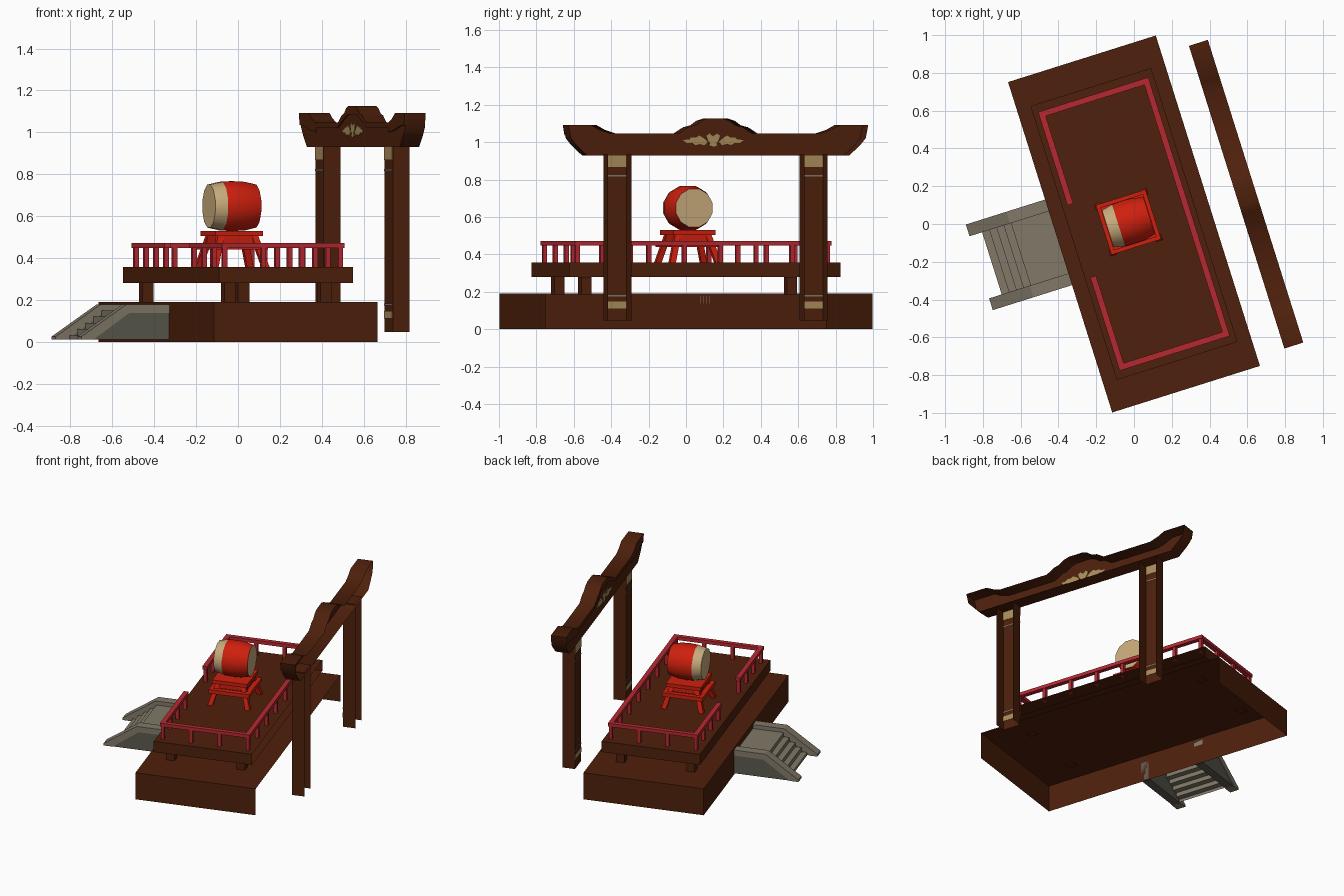
import bpy, bmesh, math
from mathutils import Matrix, Vector

if "Cube" in bpy.data.objects:
    bpy.data.objects.remove(bpy.data.objects["Cube"])

# everything is laid out in a local frame (x short side, y long side), then turned
TURN = Matrix.Rotation(math.radians(17.5), 4, 'Z')


def mat(name, r, g, b):
    m = bpy.data.materials.new(name)
    m.diffuse_color = (r, g, b, 1)
    m.use_nodes = True
    m.node_tree.nodes["Principled BSDF"].inputs["Base Color"].default_value = m.diffuse_color
    return m


BROWN = mat("dark_brown_wood", 0.078, 0.0145, 0.0035)
RAIL = mat("crimson_rail", 0.47, 0.022, 0.03)
RED = mat("bright_red", 0.62, 0.014, 0.004)
CREAM = mat("cream_skin", 0.58, 0.41, 0.2)
TAN = mat("tan_trim", 0.41, 0.27, 0.105)
GREY = mat("stone_grey", 0.22, 0.19, 0.14)
DARK = mat("dark_stone", 0.105, 0.1, 0.075)


def finish(name, bm, *mats, smooth=None, drop=None):
    """Make the object; drop removes open faces, smooth is an edge angle."""
    bmesh.ops.recalc_face_normals(bm, faces=bm.faces)
    if drop:
        bmesh.ops.delete(bm, geom=[f for f in bm.faces if drop(f.normal)], context='FACES')
    me = bpy.data.meshes.new(name)
    if smooth:
        for f in bm.faces:
            f.smooth = True
    bm.to_mesh(me)
    bm.free()
    if smooth:
        me.set_sharp_from_angle(angle=math.radians(smooth))
    for m in mats:
        me.materials.append(m)
    ob = bpy.data.objects.new(name, me)
    ob.matrix_world = TURN
    bpy.context.collection.objects.link(ob)
    return ob


def add_box(bm, x0, x1, y0, y1, z0, z1):
    m = (Matrix.Translation(((x0 + x1) / 2, (y0 + y1) / 2, (z0 + z1) / 2))
         @ Matrix.Diagonal((x1 - x0, y1 - y0, z1 - z0, 1)))
    bmesh.ops.create_cube(bm, size=1, matrix=m)


def boxes(name, m, *items, drop=None):
    bm = bmesh.new()
    for b in items:
        add_box(bm, *b)
    return finish(name, bm, m, drop=drop)


def add_prism(bm, pts, axis, a, b):
    """Extrude a 2D outline (horizontal, z) along x or y from a to b."""
    place = (lambda p, t: (t, p[0], p[1])) if axis == 'x' else (lambda p, t: (p[0], t, p[1]))
    f = bm.faces.new([bm.verts.new(place(p, a)) for p in pts])
    ext = bmesh.ops.extrude_face_region(bm, geom=[f])
    d = Vector((b - a, 0, 0)) if axis == 'x' else Vector((0, b - a, 0))
    bmesh.ops.translate(bm, vec=d, verts=[v for v in ext['geom'] if isinstance(v, bmesh.types.BMVert)])
    bm.faces.ensure_lookup_table()
    # extrusion keeps the starting face, close it if it was removed
    bmesh.ops.holes_fill(bm, edges=[e for e in bm.edges if e.is_boundary], sides=0)


def rear(n):
    return n.x > 0.9


def rear_or_below(n):
    return n.x > 0.9 or n.z < -0.9


# stage: shells open at the rear, the base also open underneath
boxes("stage_base", BROWN, (-0.41, 0.41, -0.917, 0.917, 0, 0.19), drop=rear_or_below)
boxes("deck_supports", BROWN, *[(x - 0.028, x + 0.028, y - 0.028, y + 0.028, 0.185, 0.28)
                                for x in (-0.25, 0.23) for y in (-0.64, 0.665)])
boxes("stage_deck", BROWN, (-0.335, 0.335, -0.76, 0.76, 0.28, 0.357), drop=rear)

# railing with a gap on the stair side
RX, RY, GAP, T, P = 0.290, 0.702, 0.2, 0.016, 0.0115
boxes("hand_rail", RAIL,
      (RX - T, RX + T, -RY - T, RY + T, 0.448, 0.472),
      (-RX - T, RX - T, RY - T, RY + T, 0.448, 0.472),
      (-RX - T, RX - T, -RY - T, -RY + T, 0.448, 0.472),
      (-RX - T, -RX + T, GAP, RY - T, 0.448, 0.472),
      (-RX - T, -RX + T, -RY + T, -GAP, 0.448, 0.472))
spots = [(RX, -RY + 2 * RY * i / 7) for i in range(8)]
for s in (-1, 1):
    spots += [(-RX + 2 * RX * i / 3, s * RY) for i in range(3)]
    spots += [(-RX, s * (GAP + 0.02 + (RY - GAP - 0.02) * i / 3)) for i in range(3)]
boxes("rail_posts", RAIL, *[(x - P, x + P, y - P, y + P, 0.355, 0.45) for x, y in spots])

# stone stairs: cheek walls with copings, open-backed steps and landing
SY0, SY1, W = -0.21, 0.265, 0.065
bm = bmesh.new()
for y in (SY0, SY1 - W):
    add_prism(bm, [(-0.79, 0.01), (-0.41, 0.01), (-0.41, 0.14), (-0.61, 0.14)],
              'y', y + 0.004, y + W - 0.004)
finish("stair_walls", bm, DARK)
bm = bmesh.new()
for y in (SY0, SY1 - W):
    add_prism(bm, [(-0.85, 0.01), (-0.79, 0.01), (-0.61, 0.138), (-0.41, 0.138),
                   (-0.41, 0.178), (-0.625, 0.178), (-0.85, 0.025)], 'y', y, y + W)
finish("stair_copings", bm, GREY)
outline = [(-0.78, 0.01)]
for i in range(5):
    x, z = -0.78 + 0.04 * i, 0.03 + 0.03 * i
    outline += [(x, z), (x + 0.04, z)]
outline[-1] = (-0.41, 0.15)
bm = bmesh.new()
cols = [[bm.verts.new((x, y, z)) for y in (SY0 + W, SY1 - W)] for x, z in outline]
for a, b in zip(cols, cols[1:]):
    bm.faces.new((a[0], b[0], b[1], a[1]))
finish("stair_steps", bm, GREY)

# drum stand: tray, lower frame, splayed legs
CX, CY = -0.025, 0.018


def ring(h, t, z0, z1):
    e = h - t / 2
    return ([(CX - h, CX + h, CY + s * e - t / 2, CY + s * e + t / 2, z0, z1) for s in (-1, 1)] +
            [(CX + s * e - t / 2, CX + s * e + t / 2, CY - h, CY + h, z0, z1) for s in (-1, 1)])


boxes("stand_tray", RED, (CX - 0.119, CX + 0.119, CY - 0.119, CY + 0.119, 0.505, 0.53))
boxes("stand_frame", RED, *ring(0.138, 0.035, 0.44, 0.468), *ring(0.1, 0.03, 0.468, 0.506))
bm = bmesh.new()
for sx in (-1, 1):
    for sy in (-1, 1):
        old = set(bm.verts)
        add_box(bm, -0.016, 0.016, -0.016, 0.016, 0.355, 0.505)
        for v in set(bm.verts) - old:
            reach = 0.128 if v.co.z < 0.4 else 0.085
            v.co.x += CX + sx * reach
            v.co.y += CY + sy * reach
finish("stand_legs", bm, RED)

# barrel drum: rings along x, skins on both ends, cream band on the stair side
bm = bmesh.new()
N, rings = 12, []
for x, r in ((-0.115, 0.106), (-0.055, 0.12), (0.0, 0.123), (0.055, 0.12), (0.115, 0.106)):
    rings.append([bm.verts.new((CX + x, CY + r * math.cos(2 * math.pi * (k + .5) / N),
                                0.648 + r * math.sin(2 * math.pi * (k + .5) / N))) for k in range(N)])
for i in range(4):
    for k in range(N):
        j = (k + 1) % N
        f = bm.faces.new((rings[i][k], rings[i][j], rings[i + 1][j], rings[i + 1][k]))
        f.material_index = 1 if i == 0 else 0
for end in (rings[0], rings[-1]):
    bm.faces.new(end).material_index = 1
finish("drum", bm, RED, CREAM, smooth=40)

# gate: two posts open at the rear, trim plates on both sides of the front wall
GX, GY = 0.614, -0.028
posts, plates, lines = [], [], []
for s in (-1, 1):
    y = GY + s * 0.55
    posts.append((GX - 0.042, GX + 0.042, y - 0.065, y + 0.065, 0.047, 0.935))
    for z0, z1, group in ((0.868, 0.93, plates), (0.112, 0.147, plates),
                          (0.816, 0.824, lines), (0.174, 0.182, lines)):
        for x in (GX - 0.045, GX - 0.041):
            group.append((x, x + 0.002, y - 0.064, y + 0.064, z0, z1))
boxes("gate_posts", BROWN, *posts, drop=rear_or_below)
boxes("post_trim", TAN, *plates)
boxes("post_lines", GREY, *lines)


def mirrored(half):
    return [(GY + y, z) for y, z in half] + [(GY - y, z) for y, z in reversed(half) if y > 0]


# gate beam: hollow body open at the rear, with a roof lip along the front
top = [(0.05, 1.127), (0.09, 1.115), (0.125, 1.09), (0.165, 1.08), (0.22, 1.046),
       (0.575, 1.046), (0.635, 1.065), (0.685, 1.092), (0.84, 1.092)]
bm = bmesh.new()
add_prism(bm, mirrored(top + [(0.825, 1.02), (0.795, 0.985), (0.735, 0.93)]), 'x', GX - 0.046, GX + 0.052)
finish("gate_beam", bm, BROWN, smooth=50, drop=rear)
bm = bmesh.new()
add_prism(bm, mirrored(top + [(0.83, 1.035), (0.76, 1.03), (0.66, 1.01), (0.575, 1.0), (0.575, 1.02),
                              (0.235, 1.02), (0.2, 1.035), (0.14, 1.06), (0.07, 1.085)]),
          'x', GX - 0.053, GX - 0.046)
finish("gate_roof_lip", bm, BROWN, smooth=50, drop=rear)

# carved ornament: heart with a wing each side, on both faces of the front wall
heart = [(0, 1.03), (0.02, 1.047), (0.038, 1.035), (0.03, 1.01), (0.018, 0.995), (0.022, 0.982), (0, 0.975)]
wing = [(0.03, 1.0), (0.05, 1.02), (0.08, 1.036), (0.095, 1.025), (0.125, 1.025), (0.135, 1.014),
        (0.172, 1.012), (0.15, 0.996), (0.12, 0.996), (0.1, 0.984), (0.075, 0.99), (0.05, 0.984)]
bm = bmesh.new()
for x in (GX - 0.050, GX - 0.045):
    add_prism(bm, mirrored(heart), 'x', x, x + 0.003)
    for s in (-1, 1):
        add_prism(bm, [(GY + s * y, z) for y, z in wing], 'x', x, x + 0.003)
finish("beam_ornament", bm, TAN)
